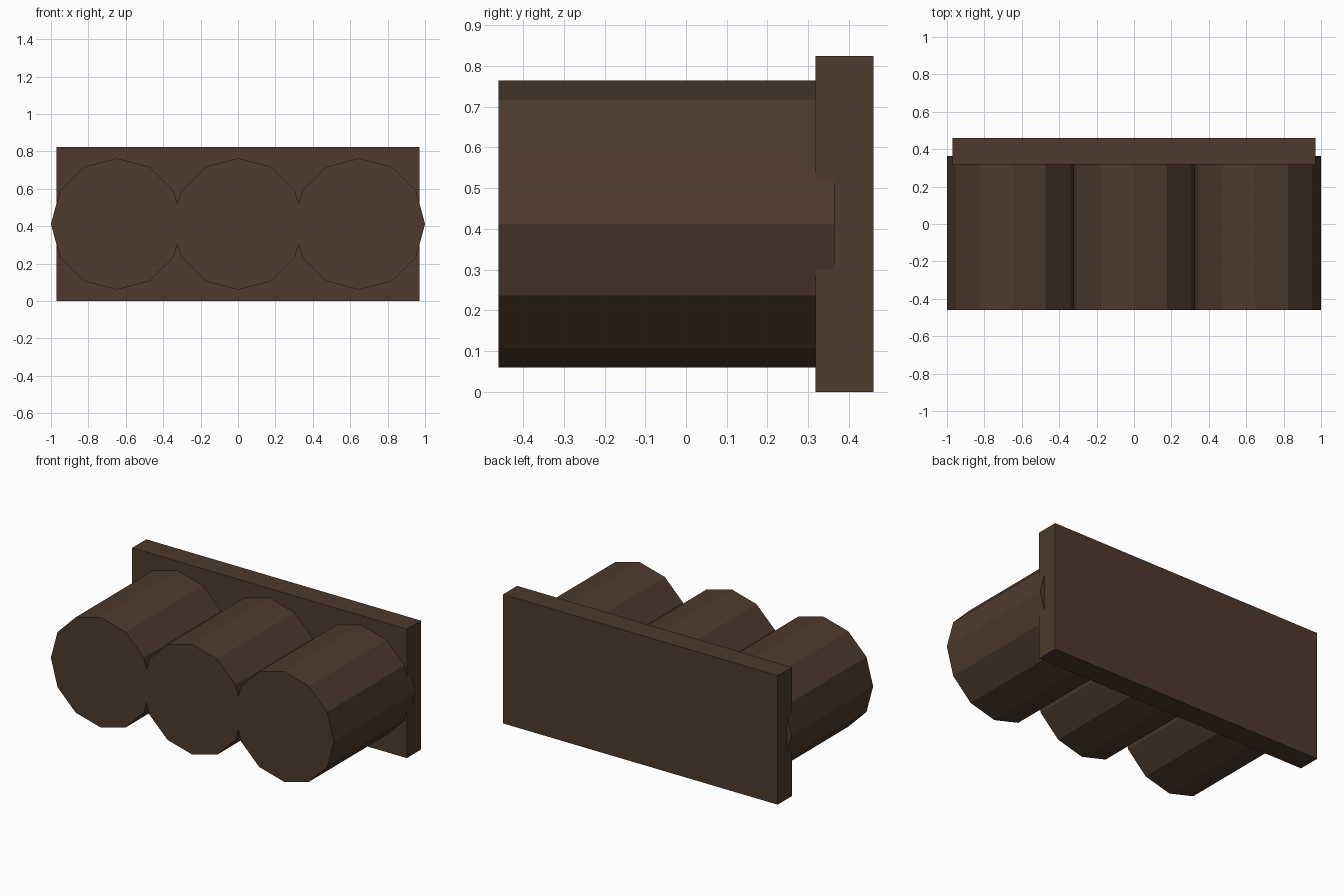
import bpy
import math

if "Cube" in bpy.data.objects:
    bpy.data.objects.remove(bpy.data.objects["Cube"])

wood = bpy.data.materials.new("dark_wood")
wood.diffuse_color = (0.075, 0.042, 0.025, 1)
wood.use_nodes = True
wood.node_tree.nodes["Principled BSDF"].inputs["Base Color"].default_value = wood.diffuse_color


def finish(name):
    obj = bpy.context.object
    obj.name = name
    obj.data.materials.append(wood)
    return obj


# Upright backing board
bpy.ops.mesh.primitive_cube_add(size=1, location=(0, 0.389, 0.412))
board = finish("back_board")
board.scale = (1.94, 0.142, 0.824)

# Three twelve-sided logs, slightly overlapping and sunk into the board
R = 0.352
FRONT, BACK = -0.46, 0.364
for i, name in enumerate(("left_log", "middle_log", "right_log")):
    bpy.ops.mesh.primitive_cylinder_add(
        vertices=12, radius=R, depth=BACK - FRONT,
        location=((i - 1) * (1 - R), (FRONT + BACK) / 2, 0.412),
        rotation=(math.pi / 2, 0, 0))
    finish(name)
